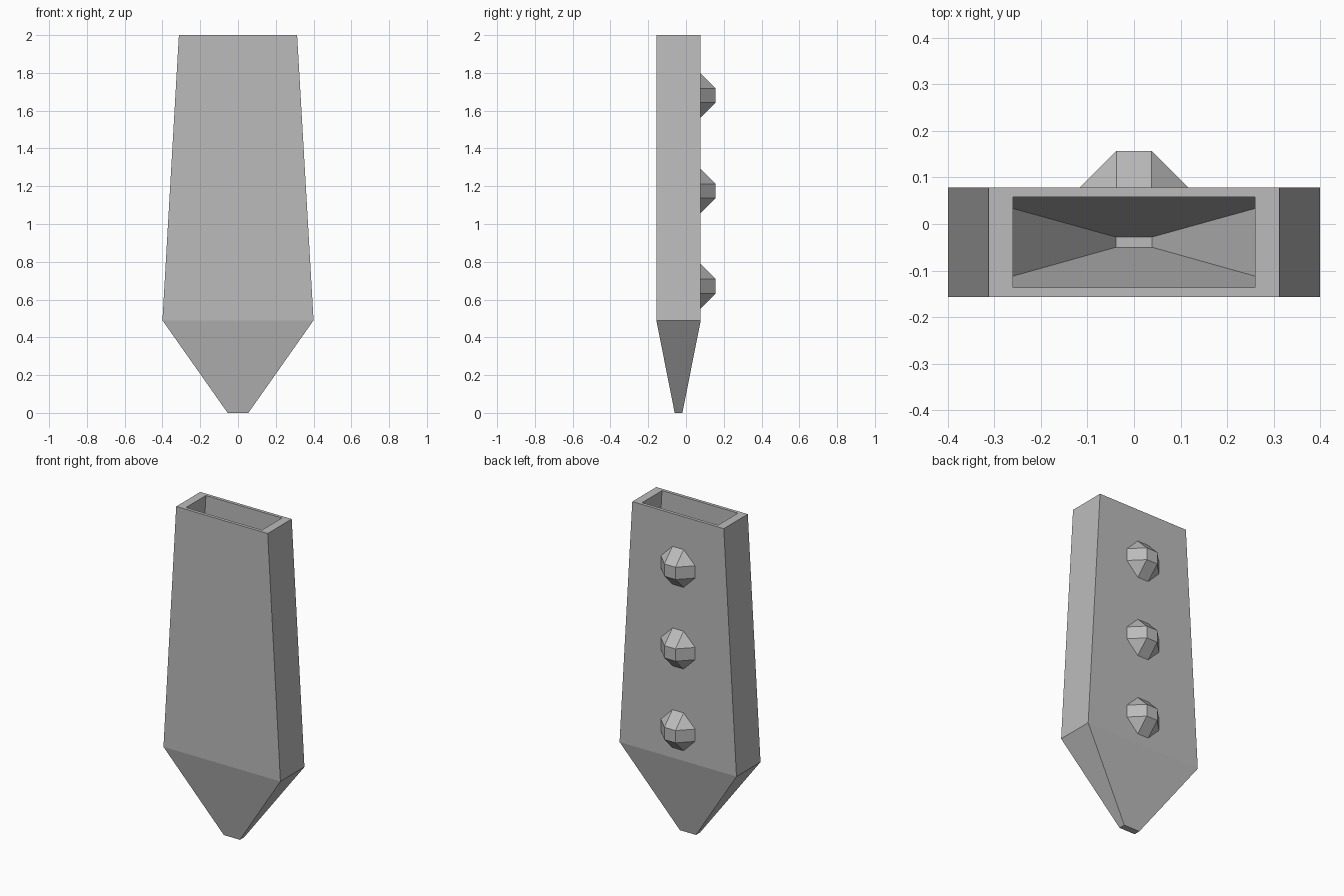
import bpy, bmesh

if "Cube" in bpy.data.objects:
    bpy.data.objects.remove(bpy.data.objects["Cube"])

grey = bpy.data.materials.new("plain grey")
grey.diffuse_color = (0.5, 0.5, 0.5, 1)
grey.use_nodes = True
grey.node_tree.nodes["Principled BSDF"].inputs["Base Color"].default_value = grey.diffuse_color


def rect(bm, hx, y0, y1, z):
    return [bm.verts.new(p) for p in ((-hx, y0, z), (hx, y0, z), (hx, y1, z), (-hx, y1, z))]


def bridge(bm, a, b):
    n = len(a)
    for i in range(n):
        j = (i + 1) % n
        bm.faces.new((a[i], a[j], b[j], b[i]))


def finish(bm, name):
    bmesh.ops.recalc_face_normals(bm, faces=bm.faces)
    mesh = bpy.data.meshes.new(name)
    bm.to_mesh(mesh)
    bm.free()
    mesh.materials.append(grey)
    ob = bpy.data.objects.new(name, mesh)
    bpy.context.collection.objects.link(ob)
    return ob


# Hollow sheath: outside from tip to rim, then down the inside
bm = bmesh.new()
rings = [rect(bm, *r) for r in (
    (0.055, -0.06, -0.019, 0.0),
    (0.40, -0.157, 0.078, 0.49),
    (0.313, -0.157, 0.078, 2.0),
    (0.26, -0.137, 0.058, 2.0),
    (0.349, -0.137, 0.058, 0.49),
    (0.039, -0.05, -0.028, 0.03))]
for a, b in zip(rings, rings[1:]):
    bridge(bm, a, b)
bm.faces.new(rings[0])
bm.faces.new(rings[-1])
finish(bm, "sheath")

# Faceted studs on the back: octagonal base, square outer face
A, B, Y0, Y1 = 0.117, 0.038, 0.078, 0.157
for i, z in enumerate((0.67, 1.175, 1.68)):
    bm = bmesh.new()
    base = [bm.verts.new((x, Y0, z + h)) for x, h in (
        (A, -B), (A, B), (B, A), (-B, A), (-A, B), (-A, -B), (-B, -A), (B, -A))]
    top = [bm.verts.new((x, Y1, z + h)) for x, h in ((B, -B), (B, B), (-B, B), (-B, -B))]
    bm.faces.new(base)
    bm.faces.new(top)
    for k in range(4):
        n = (k + 1) % 4
        # sloped side, then corner triangle
        bm.faces.new((base[2 * k], base[2 * k + 1], top[n], top[k]))
        bm.faces.new((base[2 * k + 1], base[(2 * k + 2) % 8], top[n]))
    finish(bm, f"stud_{i + 1}")
